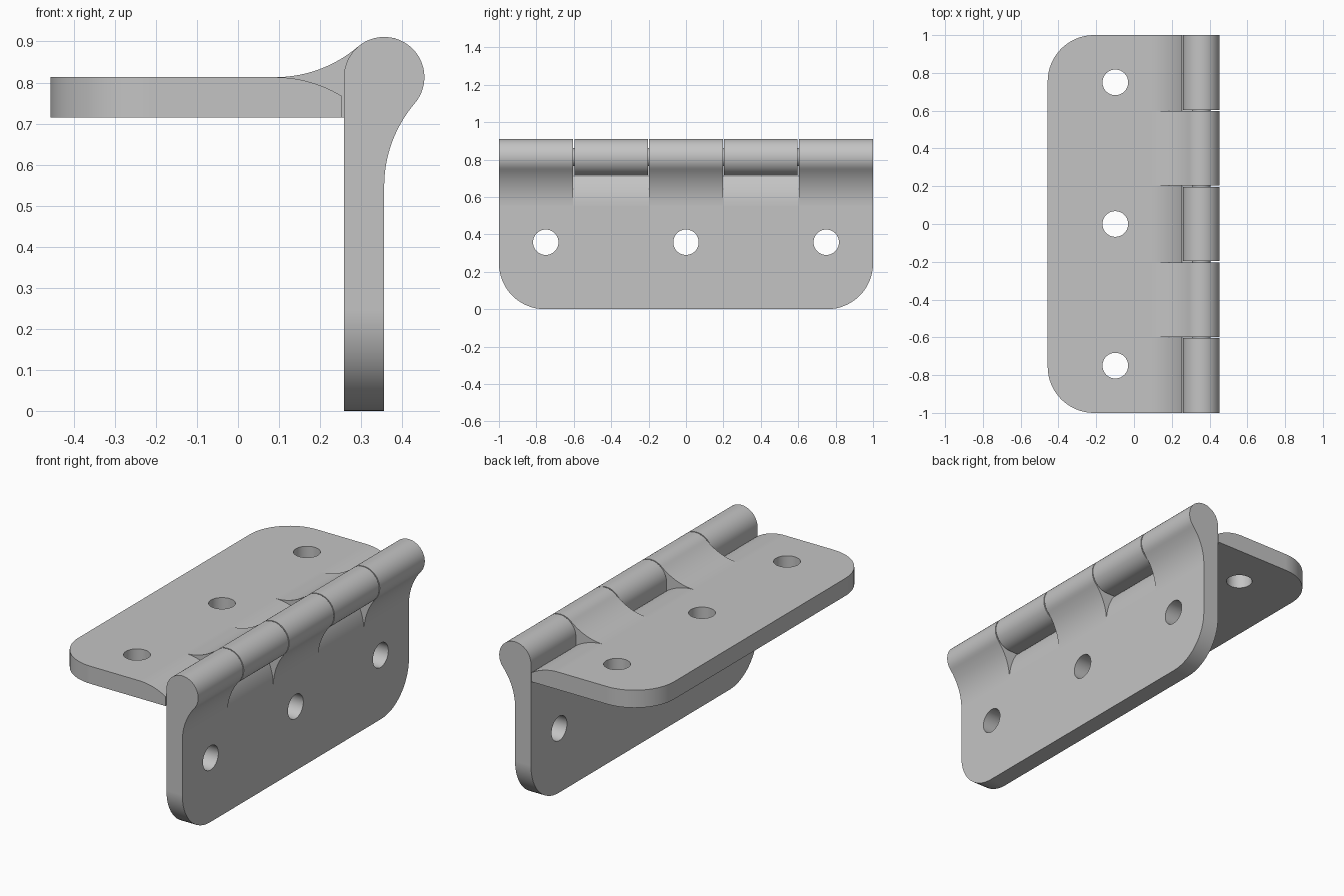
import bpy, bmesh
from math import sin, cos, pi, atan2, radians, hypot
from mathutils import Vector

if "Cube" in bpy.data.objects:
    bpy.data.objects.remove(bpy.data.objects["Cube"])

AX, AZ = 0.356, 0.813        # barrel axis
R = 0.098                    # barrel radius and leaf thickness
LEAF = 0.813                 # leaf reach from the axis
FU, FR = 0.266, 0.312        # blend start and blend radius
GAP = 0.003                  # half the gap between knuckles

steel = bpy.data.materials.new("grey_steel")
steel.use_nodes = True
GREY = (0.55, 0.55, 0.55, 1)
steel.diffuse_color = GREY
steel.node_tree.nodes["Principled BSDF"].inputs["Base Color"].default_value = GREY


# Leaf coordinates: u runs away from the axis, w points outward
def flat(u, y, w):
    return Vector((AX - u, y, AZ + w))


def upright(u, y, w):
    return Vector((AX + w, y, AZ - u))


def arc(cu, cw, r, a, b, n):
    return [(cu + r * cos(a + (b - a) * i / n), cw + r * sin(a + (b - a) * i / n))
            for i in range(n + 1)]


def extrude(bm, ring, offset):
    face = bm.faces.new([bm.verts.new(p) for p in ring])
    new = bmesh.ops.extrude_face_region(bm, geom=[face])["geom"]
    bmesh.ops.translate(bm, vec=offset, verts=[v for v in new if isinstance(v, bmesh.types.BMVert)])


def finish(name, bm):
    bmesh.ops.recalc_face_normals(bm, faces=bm.faces)
    mesh = bpy.data.meshes.new(name)
    bm.to_mesh(mesh)
    bm.free()
    mesh.materials.append(steel)
    obj = bpy.data.objects.new(name, mesh)
    bpy.context.collection.objects.link(obj)
    return obj


def select(obj):
    bpy.ops.object.select_all(action="DESELECT")
    obj.select_set(True)
    bpy.context.view_layer.objects.active = obj


def make_leaf(name, place, notches):
    # Plate and barrel in one profile, blended by a tangent arc
    t = atan2(FR, FU)
    profile = [(LEAF, -R)] + arc(0, 0, R, 1.5 * pi, t, 40)
    profile += arc(FU, FR, FR, pi + t, 1.5 * pi, 14)[1:] + [(LEAF, 0)]
    along = place(0, 2, 0) - place(0, 0, 0)
    bm = bmesh.new()
    extrude(bm, [place(u, -1, w) for u, w in profile], along)

    # Rounded outer corners
    far = place(LEAF, 0, 0) - place(0, 0, 0)
    origin = place(0, 0, 0)
    corners = [e for e in bm.edges
               if all((v.co - origin).dot(far) / far.length > LEAF - 0.001 for v in e.verts)
               and abs(e.verts[0].co.y - e.verts[1].co.y) < 0.001]
    bmesh.ops.bevel(bm, geom=corners, offset=0.245, segments=16, profile=0.5, affect="EDGES")
    leaf = finish(name, bm)

    # Knuckle notches and screw holes
    bm = bmesh.new()
    end = R + 0.005
    a = 0.5 * pi + math_angle(end)
    notch = arc(FU, -FR, FR, 0.5 * pi, a, 14)
    notch += [(end, -0.3), (-0.3, -0.3), (-0.3, 0.3), (FU, 0.3)]
    for y0, y1 in notches:
        extrude(bm, [place(u, y0, w) for u, w in notch], along * ((y1 - y0) / 2))
    outward = place(0, 0, 0.3) - place(0, 0, -0.3)
    for y in (-0.75, 0, 0.75):
        circle = arc(0.455, y, 0.068, 0, 2 * pi, 40)[:-1]
        extrude(bm, [place(u, v, -0.3) for u, v in circle], outward)
    cutter = finish(name + "_cutter", bm)
    cutter.hide_render = True

    select(leaf)
    cut = leaf.modifiers.new("cut", "BOOLEAN")
    cut.operation, cut.solver, cut.object = "DIFFERENCE", "EXACT", cutter
    bpy.ops.object.modifier_apply(modifier="cut")
    bpy.data.objects.remove(cutter)
    bpy.ops.object.shade_smooth_by_angle(angle=radians(25))
    leaf.modifiers.new("normals", "WEIGHTED_NORMAL").keep_sharp = True


def math_angle(u):
    # Sweep of the notch arc from the blend start to distance u
    s = (FU - u) / FR
    return atan2(s, (1 - s * s) ** 0.5)


# Upright leaf has three knuckles, flat leaf has two
make_leaf("upright_leaf", upright, [(-0.6 - GAP, -0.2 + GAP), (0.2 - GAP, 0.6 + GAP)])
make_leaf("flat_leaf", flat, [(-1.1, -0.6 + GAP), (-0.2 - GAP, 0.2 + GAP), (0.6 - GAP, 1.1)])

# Hinge pin
bm = bmesh.new()
extrude(bm, [Vector((AX + u, -0.65, AZ + w)) for u, w in arc(0, 0, 0.048, 0, 2 * pi, 32)[:-1]],
        Vector((0, 1.3, 0)))
pin = finish("hinge_pin", bm)
select(pin)
bpy.ops.object.shade_smooth_by_angle(angle=radians(25))
